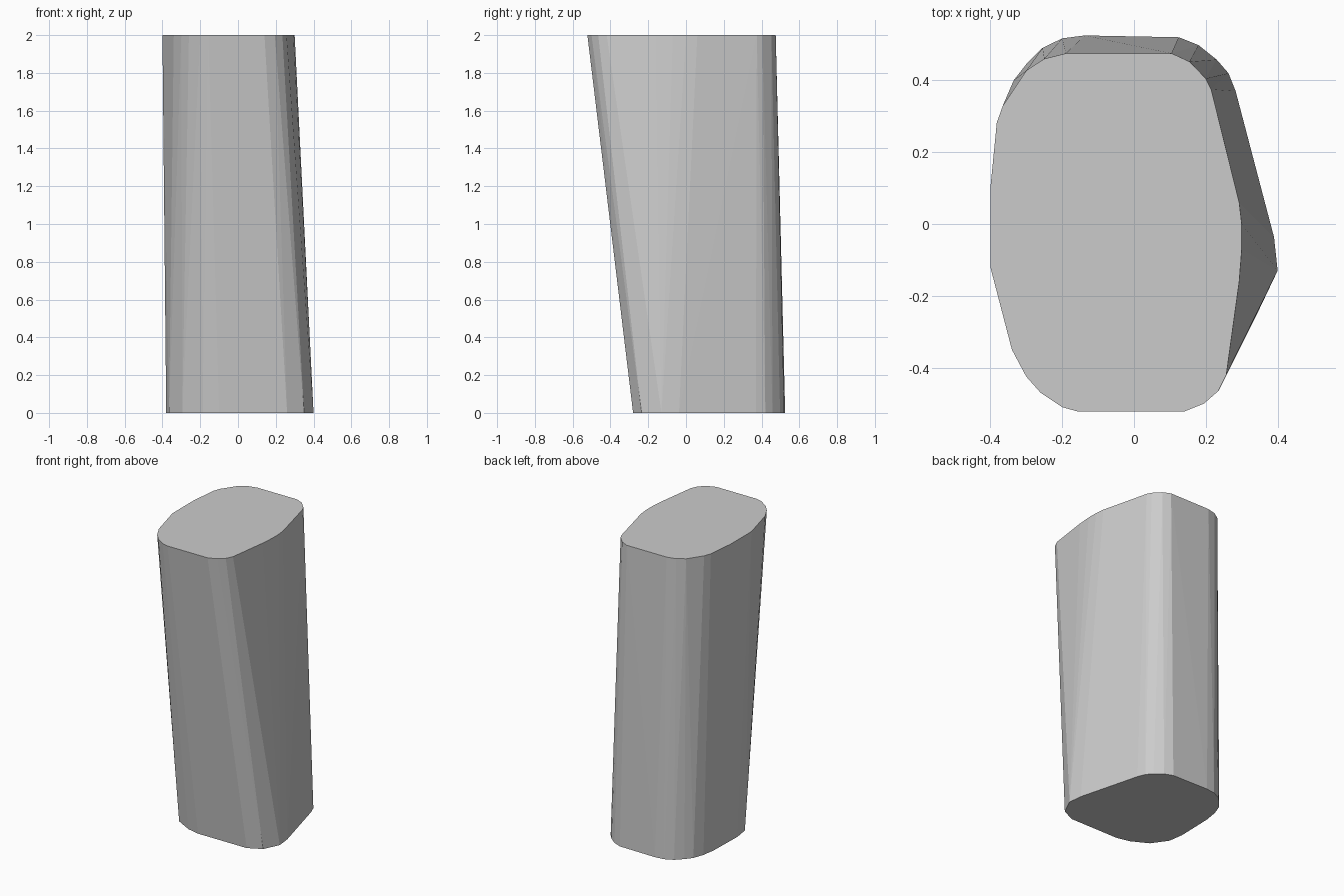
import bpy, bmesh

# Base outline, counter-clockwise from the front right
base = [(0.26, -0.28), (0.35, -0.235), (0.4, -0.13), (0.39, -0.037),
        (0.283, 0.37), (0.263, 0.42), (0.23, 0.458), (0.18, 0.498), (0.125, 0.52),
        (-0.137, 0.525), (-0.2, 0.517), (-0.255, 0.49), (-0.30, 0.445),
        (-0.335, 0.4), (-0.36, 0.33), (-0.374, 0.24), (-0.38, 0.0),
        (-0.365, -0.1), (-0.295, -0.2), (-0.185, -0.26), (-0.1, -0.28)]

# Top outline, leaning towards the front
top = [(0.14, -0.522), (0.195, -0.5), (0.235, -0.465), (0.257, -0.42),
       (0.293, -0.16), (0.3, -0.07), (0.3, 0.0), (0.293, 0.06),
       (0.215, 0.375), (0.2, 0.405), (0.155, 0.452), (0.105, 0.475),
       (-0.19, 0.475), (-0.25, 0.46), (-0.30, 0.427), (-0.365, 0.33),
       (-0.382, 0.283), (-0.4, 0.1), (-0.4, -0.12), (-0.34, -0.35),
       (-0.30, -0.425), (-0.26, -0.47), (-0.2, -0.51), (-0.157, -0.522)]

# Skewed pillar: convex skin stretched between both outlines
bm = bmesh.new()
for outline, z in ((base, 0.0), (top, 2.0)):
    for x, y in outline:
        bm.verts.new((x, y, z))
res = bmesh.ops.convex_hull(bm, input=bm.verts[:])
loose = [v for v in bm.verts if not v.link_faces]
bmesh.ops.delete(bm, geom=loose, context='VERTS')
bmesh.ops.dissolve_limit(bm, angle_limit=0.01, verts=bm.verts[:], edges=bm.edges[:])
bmesh.ops.recalc_face_normals(bm, faces=bm.faces[:])

mesh = bpy.data.meshes.new("pillar")
bm.to_mesh(mesh)
bm.free()
bpy.context.collection.objects.link(bpy.data.objects.new("pillar", mesh))
